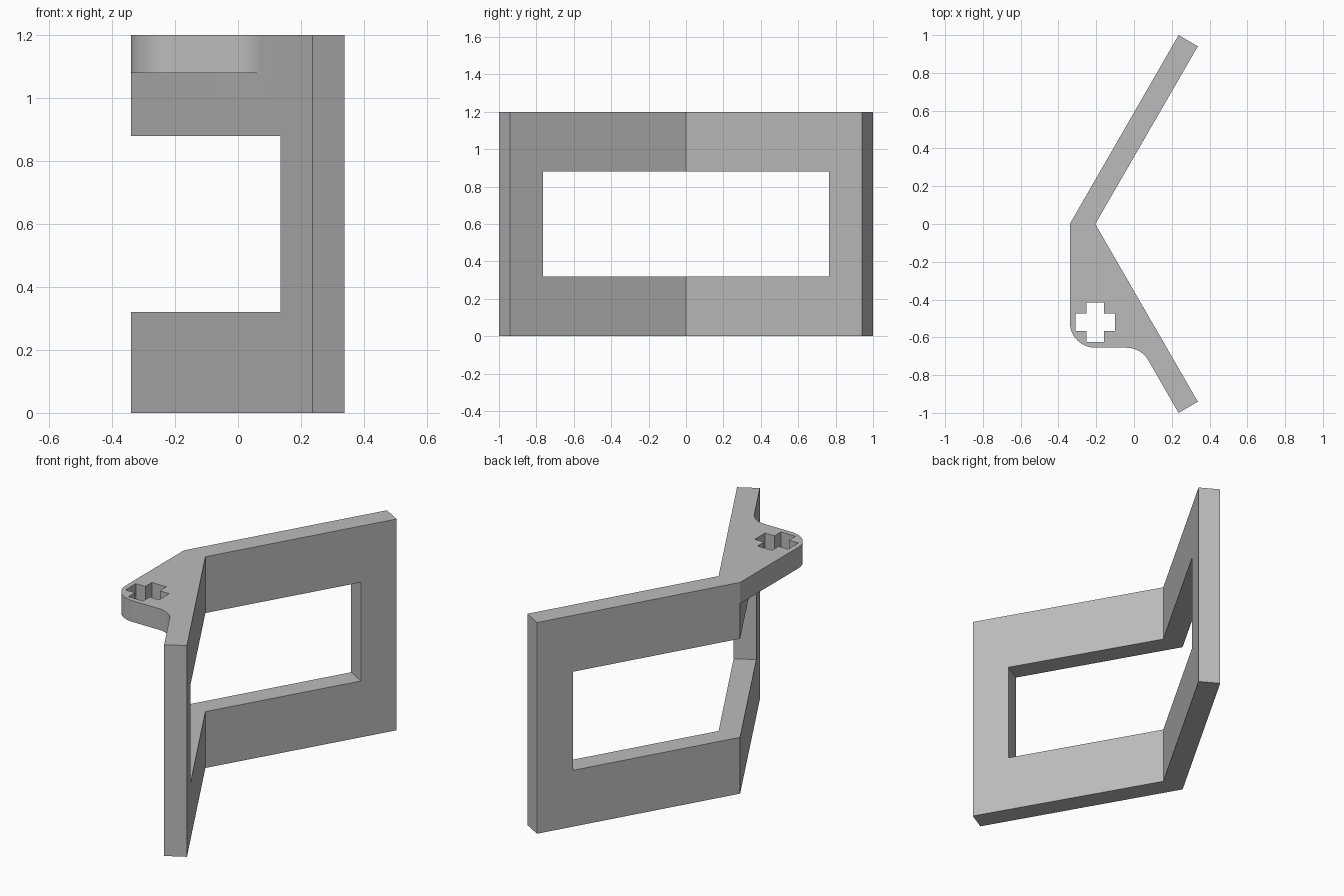
import bpy, bmesh, math
from mathutils import Vector

cube = bpy.data.objects.get("Cube")
if cube:
    bpy.data.objects.remove(cube, do_unlink=True)

grey = bpy.data.materials.new("plain grey")
grey.use_nodes = True
colour = (0.5, 0.5, 0.5, 1)
grey.diffuse_color = colour
grey.node_tree.nodes["Principled BSDF"].inputs["Base Color"].default_value = colour


def prism(name, outline, z0, z1):
    """Extrude a flat outline between two heights."""
    bm = bmesh.new()
    face = bm.faces.new([bm.verts.new((x, y, z0)) for x, y in outline])
    side = bmesh.ops.extrude_face_region(bm, geom=[face])["geom"]
    bmesh.ops.translate(bm, vec=(0, 0, z1 - z0),
                        verts=[v for v in side if isinstance(v, bmesh.types.BMVert)])
    bmesh.ops.recalc_face_normals(bm, faces=bm.faces)
    mesh = bpy.data.meshes.new(name)
    bm.to_mesh(mesh)
    bm.free()
    mesh.materials.append(grey)
    obj = bpy.data.objects.new(name, mesh)
    bpy.context.collection.objects.link(obj)
    return obj


def boolean(target, tool, operation):
    """Apply a boolean and remove its tool."""
    mod = target.modifiers.new(operation.lower(), "BOOLEAN")
    mod.operation, mod.object, mod.solver = operation, tool, "EXACT"
    tool.hide_render = True
    bpy.context.view_layer.objects.active = target
    bpy.ops.object.modifier_apply(modifier=mod.name)
    bpy.data.objects.remove(tool, do_unlink=True)


def arc(cx, cy, r, start, end, steps=12):
    angles = [math.radians(start + (end - start) * i / steps) for i in range(steps + 1)]
    return [(cx + r * math.cos(a), cy + r * math.sin(a)) for a in angles]


def mirrored(half):
    """Mirror an outline half in y; its first and last points lie on y = 0."""
    return half + [(x, -y) for x, y in half[-2:0:-1]]


HEIGHT = 1.2
OUTER, INNER = -0.34, -0.205

# Folded two-wing plate
frame = prism("folded_frame",
              mirrored([(OUTER, 0), (0.236, 1), (0.338, 0.941), (INNER, 0)]), 0, HEIGHT)

# Window through both wings, its ends square to each wing
across = Vector((math.cos(math.radians(30)), -0.5))
edge = Vector((0.236, 0.765))
outside = edge - across * 0.4
inside = edge + across * (edge.y / 0.5)
window = prism("window_cutter",
               mirrored([(-0.6, 0), tuple(outside), (inside.x, 0)]), 0.32, 0.88)
boolean(frame, window, "DIFFERENCE")

# Mounting tab with a rounded corner and a fillet into the wing
R, TAB_Y = 0.135, -0.655
join_x = OUTER - TAB_Y * math.tan(math.radians(30))
fillet = arc(join_x - R * math.tan(math.radians(30)), TAB_Y - R, R, 90, 30)
end = fillet[-1]
tab_outline = ([(OUTER, 0)] + arc(OUTER + R, TAB_Y + R, R, 180, 270) + fillet
               + [(end[0] + 0.05, end[1] + 0.03), (-0.27, 0)])
tab = prism("mounting_tab", tab_outline, 1.08, HEIGHT)

# Cross-shaped socket through the tab
ARM, HALF = 0.105, 0.046
quarter = [(ARM, HALF), (HALF, HALF), (HALF, ARM)]
cross = []
for turn in range(4):
    for x, y in quarter:
        for _ in range(turn):
            x, y = -y, x
        cross.append((OUTER + R + x, TAB_Y + R + y))
boolean(tab, prism("cross_cutter", cross, 1, 1.3), "DIFFERENCE")
boolean(frame, tab, "UNION")

bpy.ops.object.select_all(action="DESELECT")
frame.select_set(True)
bpy.context.view_layer.objects.active = frame
bpy.ops.object.shade_smooth_by_angle(angle=math.radians(25))
